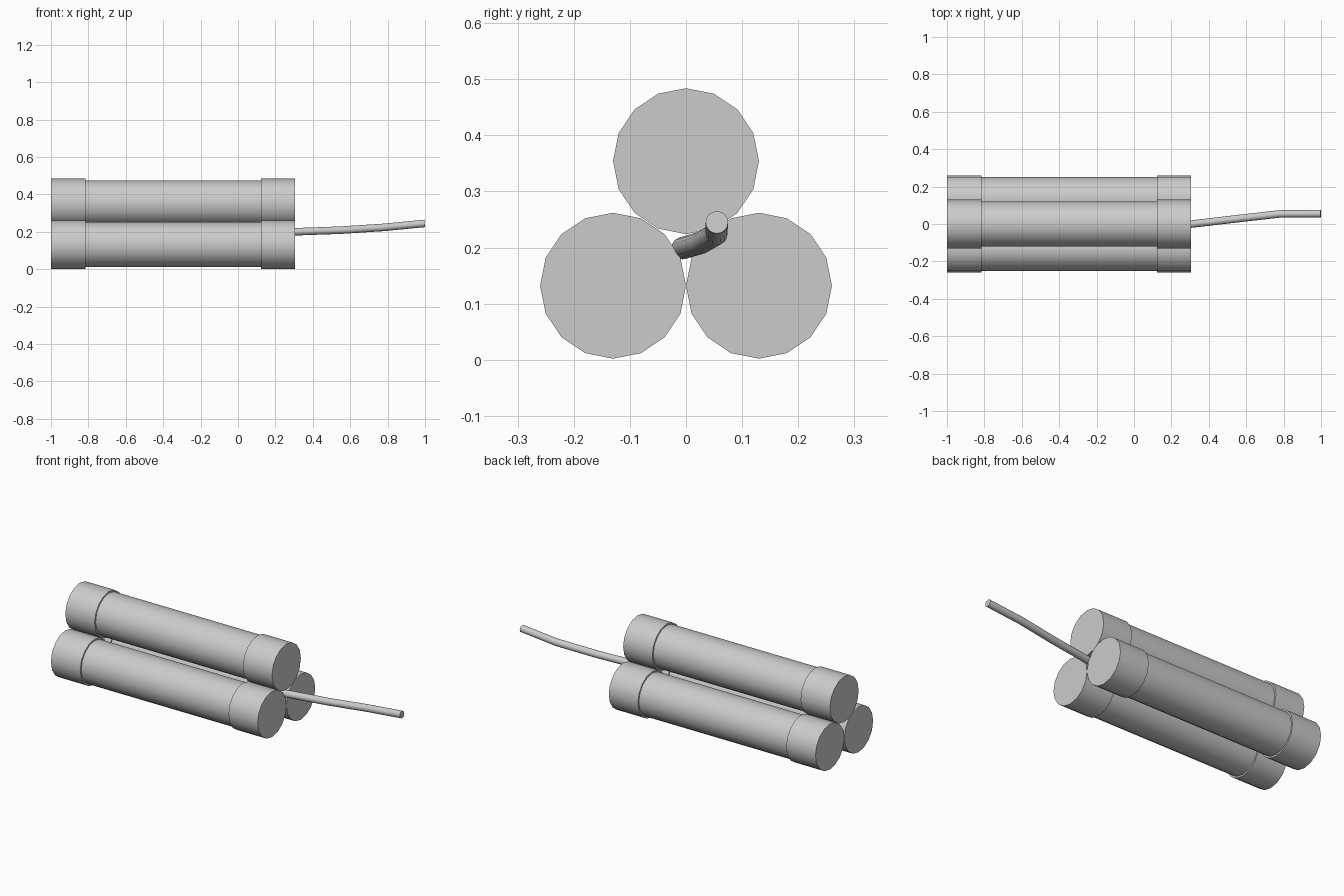
import bpy, math

cube = bpy.data.objects.get("Cube")
if cube:
    bpy.data.objects.remove(cube, do_unlink=True)

# Single plain grey
grey = bpy.data.materials.new("light_grey")
grey.use_nodes = True
colour = (0.6, 0.6, 0.6, 1)
grey.diffuse_color = colour
grey.node_tree.nodes["Principled BSDF"].inputs["Base Color"].default_value = colour


def rod(name, x0, x1, y, z, radius):
    """Sixteen-sided cylinder lying along x."""
    bpy.ops.mesh.primitive_cylinder_add(
        vertices=16, radius=radius, depth=x1 - x0,
        location=((x0 + x1) / 2, y, z), rotation=(0, math.pi / 2, 0))
    ob = bpy.context.object
    ob.name = name
    ob.data.materials.append(grey)
    bpy.ops.object.shade_smooth_by_angle(angle=math.radians(40))


# Three stacked sticks, each a slim tube with a wider cap at both ends
R = 0.13
sticks = {"front": (-R, 0.132), "back": (R, 0.132), "top": (0, 0.354)}
for side, (y, z) in sticks.items():
    rod(side + "_tube", -0.99, 0.295, y, z, 0.121)
    rod(side + "_right_cap", -1.0, -0.815, y, z, R)
    rod(side + "_left_cap", 0.122, 0.306, y, z, R)

# Bent fuse coming out of the gap between the sticks
path = [(0.25, -0.006, 0.199), (0.32, 0.001, 0.201), (0.55, 0.028, 0.209),
        (0.78, 0.054, 0.224), (0.998, 0.055, 0.245)]
curve = bpy.data.curves.new("fuse", "CURVE")
curve.dimensions = "3D"
curve.bevel_depth = 0.02
curve.bevel_resolution = 6
curve.use_fill_caps = True
spline = curve.splines.new("POLY")
spline.points.add(len(path) - 1)
for point, co in zip(spline.points, path):
    point.co = (*co, 1)
fuse = bpy.data.objects.new("fuse", curve)
bpy.context.collection.objects.link(fuse)
curve.materials.append(grey)
bpy.ops.object.select_all(action="DESELECT")
fuse.select_set(True)
bpy.context.view_layer.objects.active = fuse
bpy.ops.object.convert(target="MESH")
bpy.ops.object.shade_smooth_by_angle(angle=math.radians(40))
